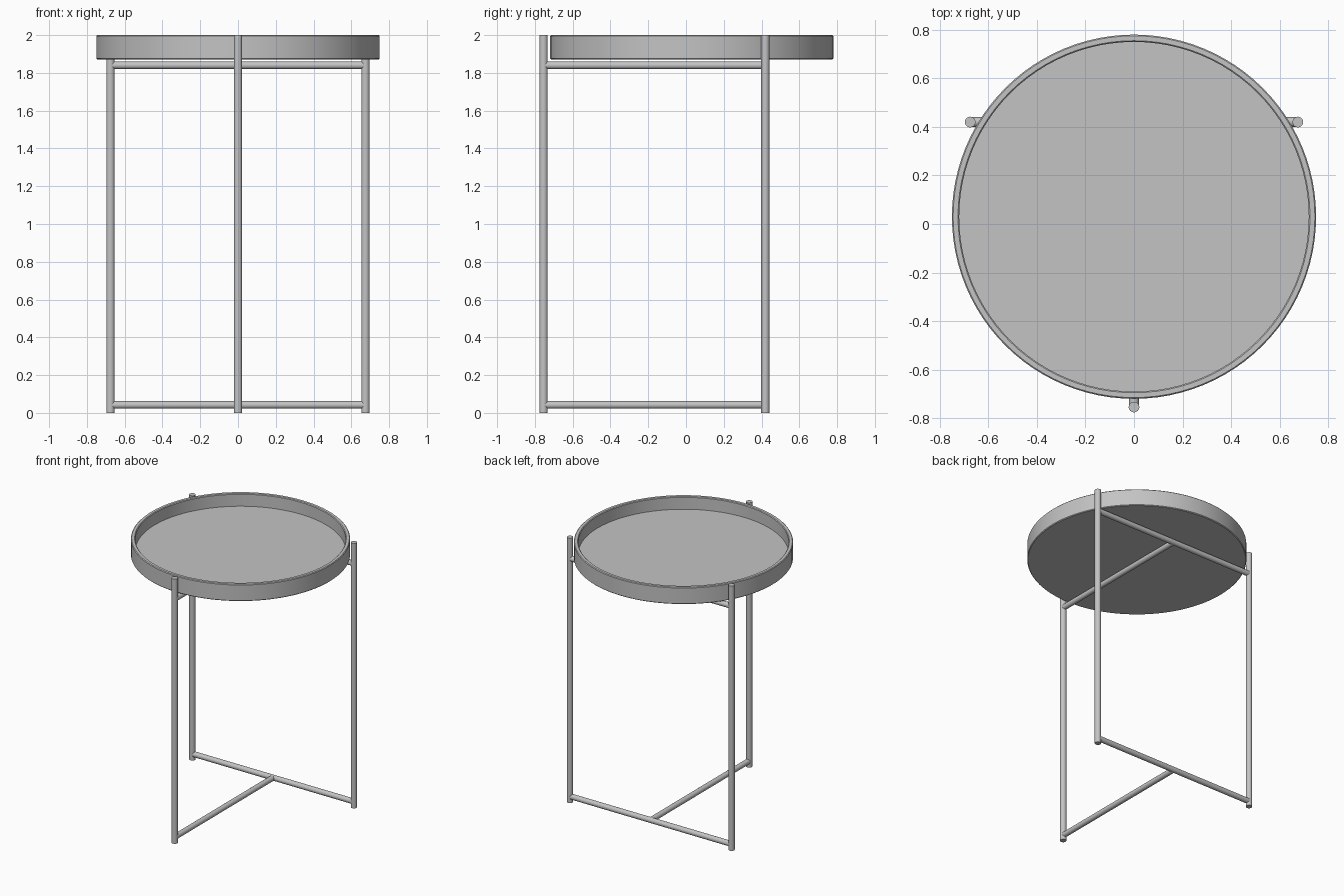
import bpy
import bmesh
import math
from mathutils import Vector

cube = bpy.data.objects.get("Cube")
if cube:
    bpy.data.objects.remove(cube, do_unlink=True)

# Single painted-metal finish
metal = bpy.data.materials.new("grey_metal")
metal.use_nodes = True
GREY = (0.55, 0.55, 0.55, 1)
metal.diffuse_color = GREY
metal.node_tree.nodes["Principled BSDF"].inputs["Base Color"].default_value = GREY

HEIGHT = 2.0
LEG_R = 0.022
BAR_R = 0.02
FRONT_Y, BACK_Y, BACK_X = -0.754, 0.42, 0.675


def finish(obj):
    """Give the part its finish and smooth shading with sharp edges."""
    obj.data.materials.append(metal)
    bpy.ops.object.select_all(action="DESELECT")
    obj.select_set(True)
    bpy.context.view_layer.objects.active = obj
    bpy.ops.object.shade_smooth_by_angle(angle=math.radians(35))


def tube(name, start, end, radius):
    """Capped round bar between two points."""
    start, end = Vector(start), Vector(end)
    axis = end - start
    bpy.ops.mesh.primitive_cylinder_add(
        vertices=24, radius=radius, depth=axis.length, location=(start + end) / 2)
    obj = bpy.context.object
    obj.name = name
    obj.rotation_euler = axis.to_track_quat("Z", "Y").to_euler()
    finish(obj)


def lathe(name, profile, centre, steps):
    """Spin an (r, z) profile around the vertical axis."""
    bm = bmesh.new()
    verts = [bm.verts.new((r, 0, z)) for r, z in profile]
    edges = [bm.edges.new(pair) for pair in zip(verts, verts[1:])]
    bmesh.ops.spin(bm, geom=verts + edges, cent=(0, 0, 0), axis=(0, 0, 1),
                   angle=math.tau, steps=steps)
    bmesh.ops.remove_doubles(bm, verts=bm.verts, dist=0.0001)
    bmesh.ops.recalc_face_normals(bm, faces=bm.faces)
    mesh = bpy.data.meshes.new(name)
    bm.to_mesh(mesh)
    bm.free()
    obj = bpy.data.objects.new(name, mesh)
    obj.location = centre
    bpy.context.collection.objects.link(obj)
    finish(obj)


# Round tray with a raised, slightly softened rim
R, INNER, BASE, FLOOR, SOFT = 0.75, 0.72, 1.872, 1.905, 0.005
lathe("tray", [
    (0, BASE), (R - SOFT, BASE), (R, BASE + SOFT),
    (R, HEIGHT - SOFT), (R - SOFT, HEIGHT),
    (INNER + SOFT, HEIGHT), (INNER, HEIGHT - SOFT),
    (INNER, FLOOR), (0, FLOOR)], (0, 0.03, 0), 96)

# Three upright legs
for name, x, y in (("front_leg", 0, FRONT_Y),
                   ("back_leg_left", BACK_X, BACK_Y),
                   ("back_leg_right", -BACK_X, BACK_Y)):
    tube(name, (x, y, 0), (x, y, HEIGHT), LEG_R)

# T-shaped braces, near the floor and under the tray
for level, z in (("lower", 0.042), ("upper", 1.84)):
    tube(level + "_cross_bar", (-BACK_X, BACK_Y, z), (BACK_X, BACK_Y, z), BAR_R)
    tube(level + "_centre_bar", (0, FRONT_Y, z), (0, BACK_Y, z), BAR_R)
